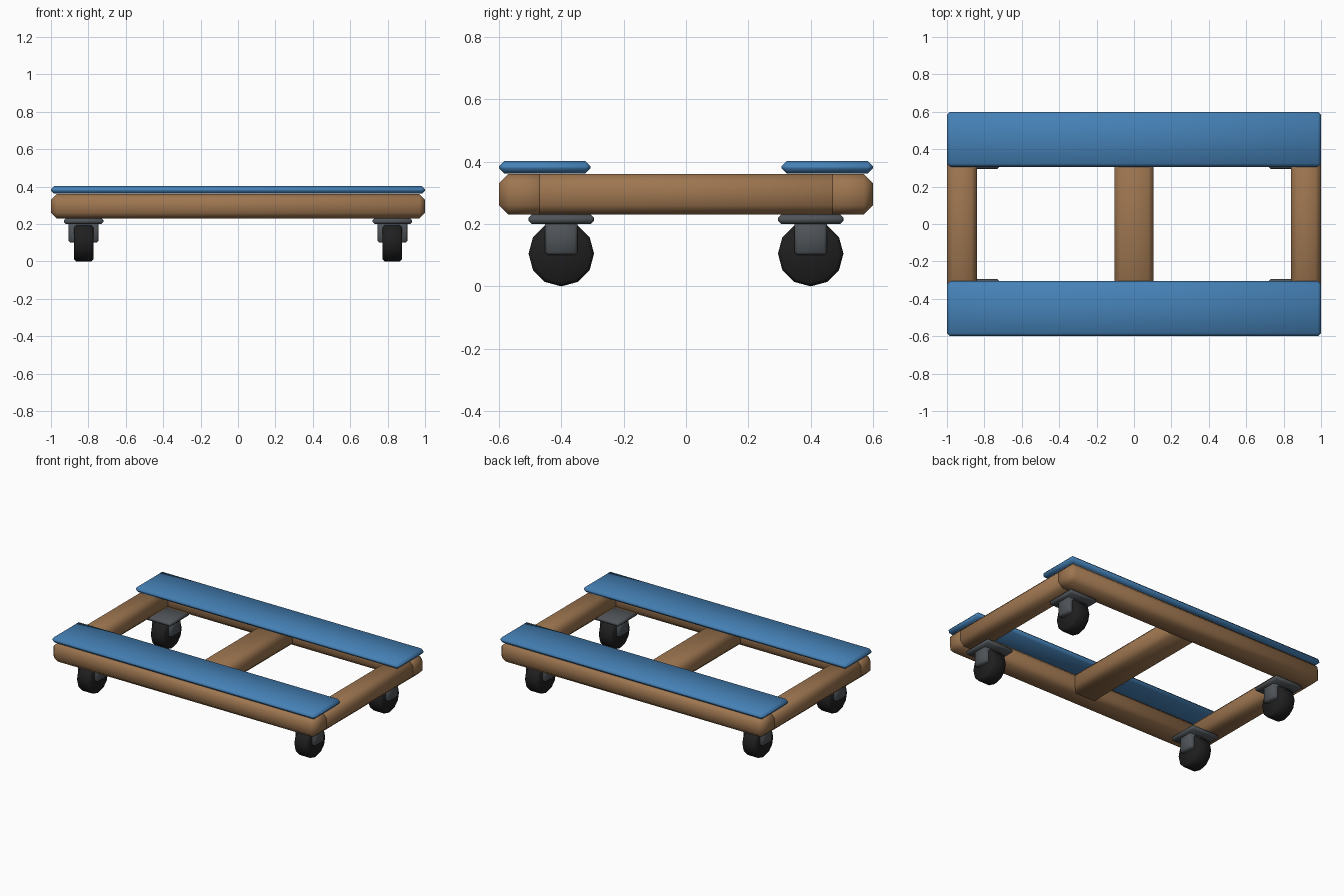
import bpy
import math

cube = bpy.data.objects.get("Cube")
if cube:
    bpy.data.objects.remove(cube, do_unlink=True)


def material(name, rgb):
    mat = bpy.data.materials.new(name)
    mat.use_nodes = True
    mat.diffuse_color = (*rgb, 1)
    mat.node_tree.nodes["Principled BSDF"].inputs["Base Color"].default_value = (*rgb, 1)
    return mat


WOOD = material("brown wood", (0.34, 0.18, 0.08))
BLUE = material("blue carpet", (0.06, 0.22, 0.47))
METAL = material("grey metal", (0.08, 0.09, 0.10))
RUBBER = material("black rubber", (0.014, 0.014, 0.015))


def finish(obj, name, mat, chamfer, angle):
    """Name, colour, chamfer and smooth a part."""
    obj.name = name
    obj.data.materials.append(mat)
    mod = obj.modifiers.new("chamfer", "BEVEL")
    mod.width = chamfer
    mod.segments = 1
    mod.limit_method = "ANGLE"
    mod.angle_limit = math.radians(angle)
    for face in obj.data.polygons:
        face.use_smooth = True


def block(name, centre, size, mat, chamfer):
    bpy.ops.mesh.primitive_cube_add(size=1, location=centre)
    obj = bpy.context.object
    for v in obj.data.vertices:
        v.co = [c * s for c, s in zip(v.co, size)]
    finish(obj, name, mat, chamfer, 30)


def wheel(name, centre, radius, width):
    bpy.ops.mesh.primitive_cylinder_add(vertices=12, radius=radius, depth=width, location=centre,
                                        rotation=(0, math.pi / 2, 0))
    finish(bpy.context.object, name, RUBBER, 0.012, 45)


# Long rails with the padded planks on top
for end, y in (("front", -1), ("back", 1)):
    block(f"{end}_rail", (0, y * 0.52, 0.295), (2, 0.16, 0.13), WOOD, 0.03)
    block(f"{end}_plank", (0, y * 0.453, 0.382), (2, 0.294, 0.04), BLUE, 0.017)

# Cross rails, let into the long rails
block("centre_rail", (0, 0, 0.295), (0.21, 1, 0.13), WOOD, 0.03)
for side, x in (("left", 1), ("right", -1)):
    block(f"{side}_rail", (x * 0.92, 0, 0.295), (0.16, 1, 0.13), WOOD, 0.03)

# Casters at the corners
for end, y in (("front", -0.4), ("back", 0.4)):
    for side, x in (("left", 0.825), ("right", -0.825)):
        tag = f"{end}_{side}"
        block(f"{tag}_caster_plate", (x, y, 0.215), (0.21, 0.21, 0.03), METAL, 0.01)
        block(f"{tag}_caster_fork", (x, y, 0.155), (0.16, 0.105, 0.11), METAL, 0.01)
        wheel(f"{tag}_wheel", (x, y, 0.105), 0.105, 0.105)
